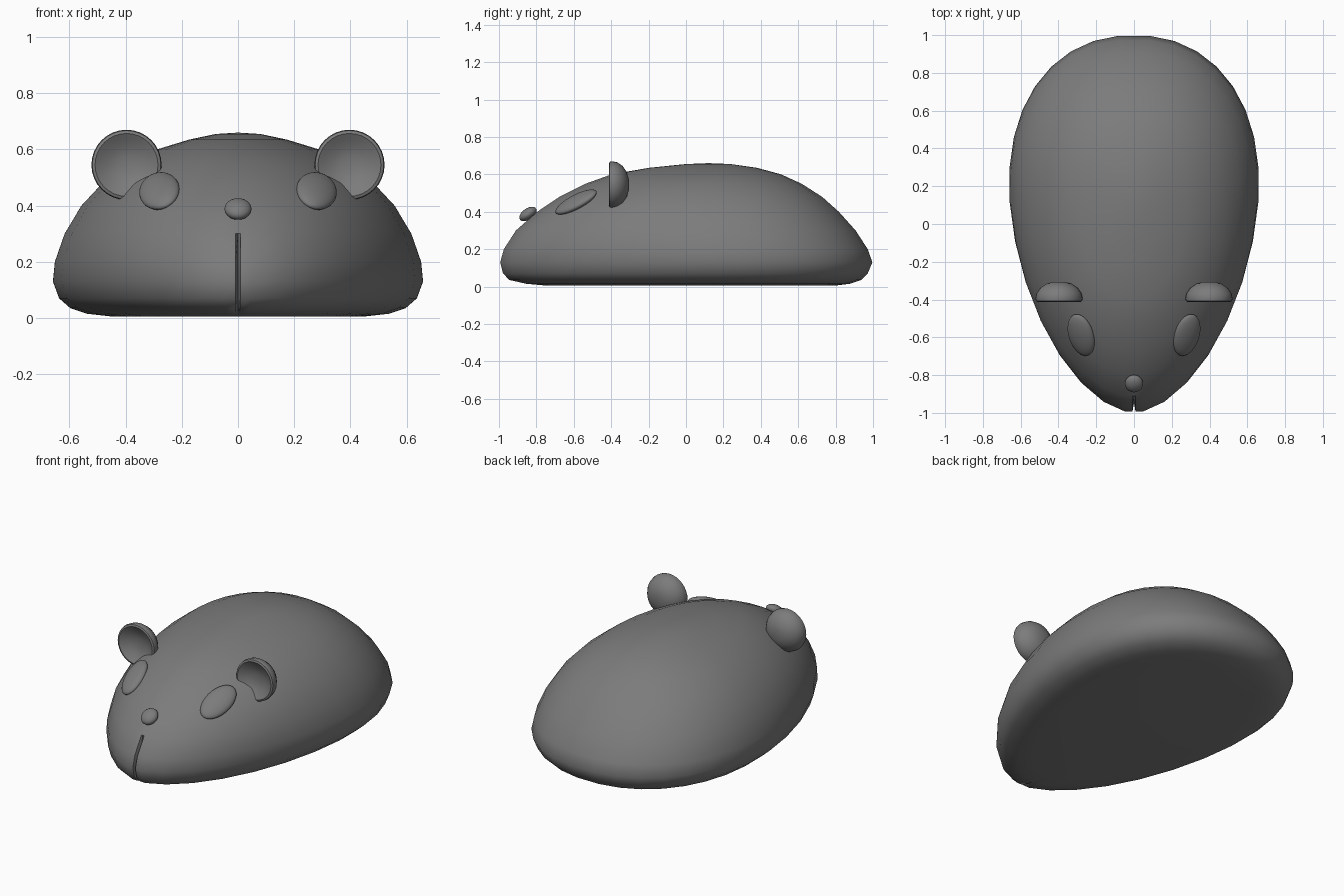
import bpy
import bmesh
import math
from mathutils import Matrix, Vector

if "Cube" in bpy.data.objects:
    bpy.data.objects.remove(bpy.data.objects["Cube"], do_unlink=True)

# One grey for everything
grey = bpy.data.materials.new("mid_grey")
grey.use_nodes = True
grey.diffuse_color = (0.2, 0.2, 0.2, 1)
grey.node_tree.nodes["Principled BSDF"].inputs["Base Color"].default_value = (0.2, 0.2, 0.2, 1)


def finish(name, bm, angle=50):
    """Turn a bmesh into a smooth, coloured object."""
    bmesh.ops.recalc_face_normals(bm, faces=bm.faces)
    mesh = bpy.data.meshes.new(name)
    bm.to_mesh(mesh)
    bm.free()
    mesh.materials.append(grey)
    obj = bpy.data.objects.new(name, mesh)
    bpy.context.collection.objects.link(obj)
    bpy.ops.object.select_all(action='DESELECT')
    obj.select_set(True)
    bpy.context.view_layer.objects.active = obj
    bpy.ops.object.shade_smooth_by_angle(angle=math.radians(angle))
    return obj


def skin(bm, rings):
    """Bridge neighbouring closed rings with quads."""
    for a, b in zip(rings, rings[1:]):
        n = len(a)
        for i in range(n):
            j = (i + 1) % n
            bm.faces.new((a[i], a[j], b[j], b[i]))


# Body levels: height, front y, back y, half width
LEVELS = [
    (0.005, -0.75, 0.80, 0.45), (0.015, -0.86, 0.88, 0.54),
    (0.035, -0.95, 0.94, 0.60), (0.07, -0.985, 0.975, 0.64),
    (0.13, -1.00, 1.00, 0.662), (0.20, -0.98, 0.975, 0.655),
    (0.30, -0.915, 0.91, 0.62), (0.40, -0.80, 0.82, 0.56),
    (0.48, -0.68, 0.73, 0.485), (0.55, -0.54, 0.62, 0.395),
    (0.60, -0.40, 0.51, 0.29), (0.635, -0.20, 0.38, 0.175),
    (0.655, 0.00, 0.24, 0.08),
]
SIDES = 32


def egg_ring(z, front, back, width):
    """Egg outline at one height, with a mouth cleft at the front."""
    mid = 0.2 - 0.08 * min(1, max(0, (z - 0.13) / 0.53))
    p_front = 1.75 + 0.25 * min(1, max(0, (z - 0.13) / 0.37))
    pts = []
    for k in range(SIDES):
        a = math.radians(-90) + math.tau * (k + 0.5) / SIDES
        c, s = math.cos(a), math.sin(a)
        e = 2 / (p_front if s < 0 else 2.2)
        reach = back - mid if s > 0 else mid - front
        pts.append(Vector((math.copysign(abs(c) ** e, c) * width,
                           mid + math.copysign(abs(s) ** e, s) * reach, z)))
    lip = pts[0].copy()
    lip.x *= 0.18
    cleft = Vector((0, lip.y + (0.045 if 0.03 < z < 0.25 else 0), z))
    return pts + [Vector((-lip.x, lip.y, z)), cleft, lip]


# Body
bm = bmesh.new()
rings = [[bm.verts.new(p) for p in egg_ring(*level)] for level in LEVELS]
skin(bm, rings)
bm.faces.new(rings[0])
apex = bm.verts.new((0, 0.12, 0.66))
top = rings[-1]
for i in range(len(top)):
    bm.faces.new((top[i], top[(i + 1) % len(top)], apex))
finish("body", bm)


def ear(name, side):
    """Round ear with a dished front and domed back."""
    bm = bmesh.new()
    profile = [(0.03, 0.036), (0.065, 0.026), (0.095, 0.01), (0.112, 0),
               (0.122, 0.004), (0.125, 0.018), (0.119, 0.045),
               (0.1, 0.073), (0.065, 0.096), (0.03, 0.106)]
    rings = []
    for r, y in profile:
        rings.append([bm.verts.new((side * 0.397 + r * math.cos(math.tau * k / 32),
                                    -0.412 + y,
                                    0.545 + r * math.sin(math.tau * k / 32)))
                      for k in range(32)])
    skin(bm, rings)
    bm.faces.new(rings[0])
    bm.faces.new(rings[-1])
    finish(name, bm)


def ellipsoid(name, centre, along, across, radii):
    """Flattened ball lying along two given directions."""
    u = Vector(along).normalized()
    w = u.cross(Vector(across)).normalized()
    v = w.cross(u)
    turn = Matrix((u, v, w)).transposed().to_4x4()
    bm = bmesh.new()
    bmesh.ops.create_uvsphere(bm, u_segments=32, v_segments=16, radius=1)
    bm.transform(Matrix.Translation(centre) @ turn @ Matrix.Diagonal((*radii, 1)))
    finish(name, bm)


# Ears and eyes on both sides
for word, side in (("left", 1), ("right", -1)):
    ear(word + "_ear", side)
    ellipsoid(word + "_eye", (side * 0.28, -0.588, 0.452),
              (side * 0.05, 0.22, 0.11), (-side * 0.13, 0, 0.06),
              (0.125, 0.073, 0.03))

# Nose
ellipsoid("nose", (0, -0.845, 0.388), (1, 0, 0), (0, 0.8, 0.55),
          (0.048, 0.052, 0.03))
